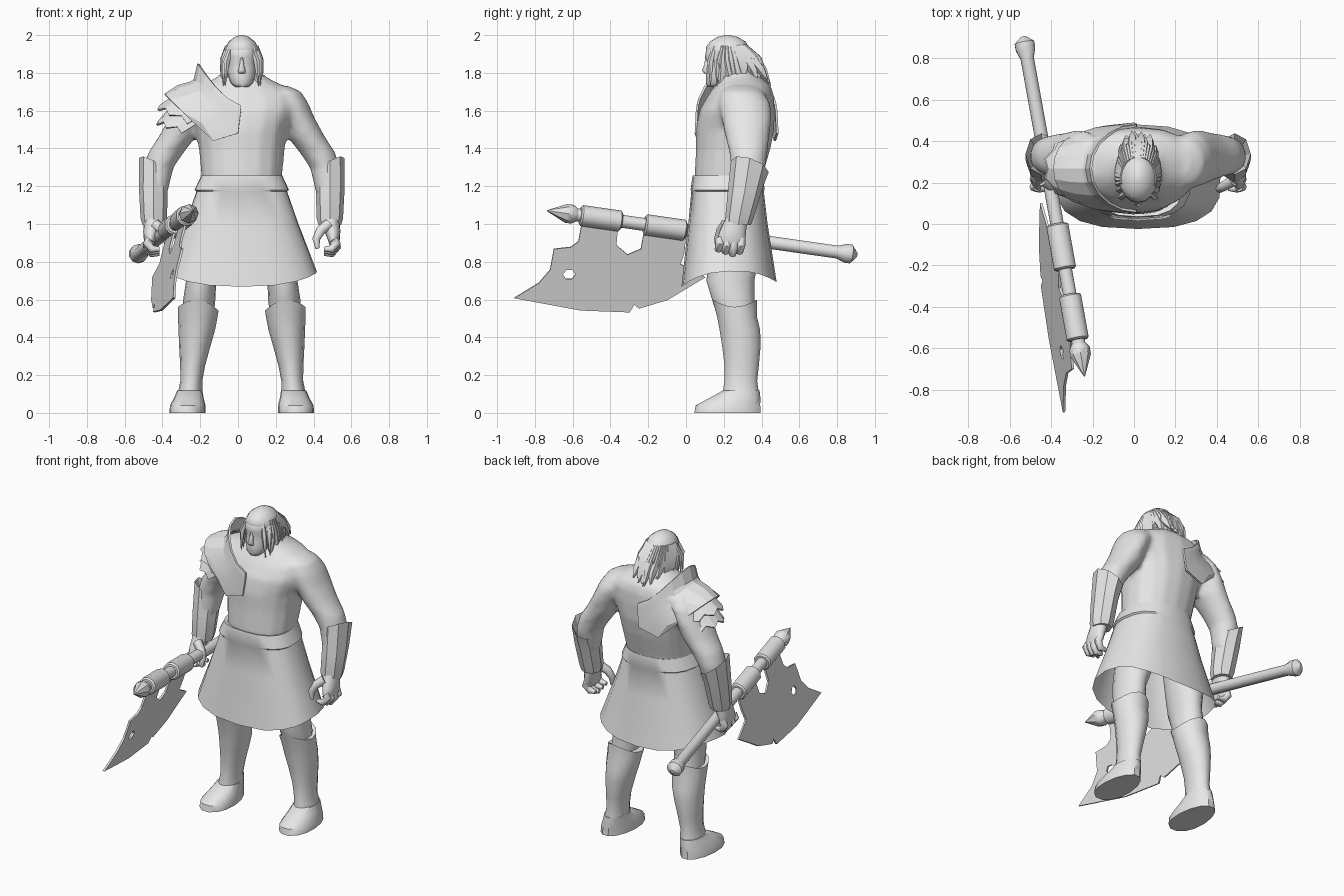
import bpy, bmesh, math, random
from mathutils import Vector

cube = bpy.data.objects.get("Cube")
if cube:
    bpy.data.objects.remove(cube, do_unlink=True)

random.seed(4)
MID = 0.02   # symmetry plane of the body

grey = bpy.data.materials.new("plain grey")
grey.use_nodes = True
grey.diffuse_color = (0.8, 0.8, 0.8, 1)
grey.node_tree.nodes["Principled BSDF"].inputs["Base Color"].default_value = (0.8, 0.8, 0.8, 1)


def skin(bm, loops, caps=True, closed=True):
    """Join successive loops of points with quads."""
    rows = [[bm.verts.new(p) for p in loop] for loop in loops]
    count = len(rows[0])
    for low, high in zip(rows, rows[1:]):
        for i in range(count if closed else count - 1):
            j = (i + 1) % count
            bm.faces.new((low[i], low[j], high[j], high[i]))
    if caps and closed:
        bm.faces.new(rows[0][::-1])
        bm.faces.new(rows[-1])


def ring(x, y, z, rx, ry, tilt_x=0, tilt_y=0, wave=0, n=16, power=1.0, taper=0):
    """Horizontal rounded ring, optionally tilted, wavy or narrower at the back."""
    points = []
    for i in range(n):
        a = math.tau * i / n
        c, s = math.cos(a), math.sin(a)
        px = math.copysign(abs(c) ** power, c) * (1 - taper * s)
        py = math.copysign(abs(s) ** power, s)
        points.append((x + rx * px, y + ry * py,
                       z + tilt_x * c + tilt_y * s + wave * math.cos(2 * a)))
    return points


def tube(bm, points, radii, n=8, ref=(1, 0, 0)):
    """Round tube through points with varying radius."""
    points = [Vector(p) for p in points]
    loops = []
    for i, (p, r) in enumerate(zip(points, radii)):
        t = points[min(i + 1, len(points) - 1)] - points[max(i - 1, 0)]
        u = t.cross(Vector(ref)).normalized()
        v = t.normalized().cross(u)
        loops.append([p + r * (u * math.cos(math.tau * k / n) + v * math.sin(math.tau * k / n))
                      for k in range(n)])
    skin(bm, loops)


def finish(bm, name, angle=40, thickness=0, flip=False):
    if flip:
        for v in bm.verts:
            v.co.x = 2 * MID - v.co.x
    bmesh.ops.recalc_face_normals(bm, faces=bm.faces)
    if thickness:
        bmesh.ops.solidify(bm, geom=bm.faces[:], thickness=thickness)
        bmesh.ops.recalc_face_normals(bm, faces=bm.faces)
    mesh = bpy.data.meshes.new(name)
    bm.to_mesh(mesh)
    bm.free()
    mesh.materials.append(grey)
    obj = bpy.data.objects.new(name, mesh)
    bpy.context.collection.objects.link(obj)
    bpy.ops.object.select_all(action='DESELECT')
    obj.select_set(True)
    bpy.context.view_layer.objects.active = obj
    bpy.ops.object.shade_smooth_by_angle(angle=math.radians(angle))
    return obj


def loft(name, rings, caps=True, pair=False, angle=40, **kw):
    for side in (("left_", "right_") if pair else ("",)):
        bm = bmesh.new()
        skin(bm, [ring(*r, **kw) for r in rings], caps)
        finish(bm, side + name, angle, flip=side == "right_")


# Torso, neck and arms blended into one smooth body
torso = [(MID, .22, 1.08, .2, .165), (MID, .225, 1.25, .214, .18), (MID, .25, 1.4, .228, .198),
         (MID, .26, 1.5, .245, .208), (MID, .27, 1.6, .29, .2), (MID, .29, 1.68, .295, .175),
         (MID, .3, 1.73, .225, .15), (MID, .29, 1.775, .135, .11), (MID, .26, 1.82, .085, .085),
         (MID, .24, 1.88, .075, .08)]
arm = [(.21, .295, 1.73, .06, .07), (.24, .295, 1.7, .095, .115), (.275, .31, 1.64, .098, .138),
       (.315, .32, 1.56, .092, .134), (.362, .325, 1.46, .1, .117), (.42, .33, 1.38, .095, .102),
       (.46, .33, 1.3, .08, .092), (.48, .31, 1.15, .064, .075)]
bm = bmesh.new()
skin(bm, [ring(*r, power=.9) for r in torso])
for sign in (1, -1):
    skin(bm, [[(MID + sign * (x - MID), y, z) for x, y, z in ring(*r)][::sign] for r in arm])
body = finish(bm, "torso_and_arms")
remesh = body.modifiers.new("blend", 'REMESH')
remesh.mode = 'VOXEL'
remesh.voxel_size = .016
remesh.use_smooth_shade = True
relax = body.modifiers.new("relax", 'SMOOTH')
relax.factor = .5
relax.iterations = 6

# Skirt with a stepped waistband
loft("skirt", [(MID, .222, 1.25, .195, .165), (MID, .222, 1.257, .214, .187),
               (MID, .22, 1.18, .25, .196), (MID, .22, 1.172, .24, .192),
               (MID, .222, 1.0, .3, .21), (MID, .228, .715, .397, .252, 0, .012, .035)],
     caps=False, power=.78, n=20, taper=.09)

# Legs, boots and feet
loft("thigh", [(.2, .25, .95, .1, .13), (.22, .25, .8, .1, .13), (.235, .235, .7, .08, .127),
               (.245, .25, .6, .085, .112), (.25, .27, .5, .08, .1)], pair=True)
loft("boot", [(.25, .26, .56, .08, .09), (.25, .258, .575, .107, .12, .01, 0, -.024),
              (.253, .27, .51, .105, .108), (.258, .285, .44, .097, .11),
              (.268, .293, .36, .084, .105), (.28, .295, .25, .066, .093),
              (.287, .29, .17, .058, .089), (.293, .29, .11, .064, .097)], pair=True, n=14)
loft("foot", [(.308, .22, 0, .095, .18), (.306, .222, .04, .094, .175),
              (.3, .26, .08, .078, .137), (.295, .292, .118, .067, .1)],
     pair=True, n=14, power=.95, taper=.1)

# Flared bracers
loft("bracer", [(.485, .335, 1.25, .055, .07), (.486, .338, 1.305, .078, .1, .045, -.03),
                (.488, .312, 1.18, .076, .09), (.486, .282, 1.03, .07, .075),
                (.486, .278, .995, .06, .066)], pair=True, n=8, angle=30)

# Hands with curled fingers
for side in ("left", "right"):
    bm = bmesh.new()
    skin(bm, [ring(*r) for r in [(.488, .268, 1.03, .05, .058), (.5, .248, .96, .042, .07),
                                 (.508, .238, .91, .03, .076), (.508, .236, .88, .02, .07)]])
    for k in range(4):
        y = .18 + .037 * k
        lift = .012 * abs(k - 2)
        tube(bm, [(.507, y, .92), (.522, y, .875 + lift), (.495, y - .008, .843 + lift),
                  (.455, y - .008, .843 + lift)], (.024, .023, .021, .012), ref=(0, 1, 0))
    tube(bm, [(.48, .21, 1.0), (.437, .185, .965), (.414, .17, .92), (.42, .165, .87)],
         (.028, .026, .021, .01), ref=(0, 1, 0))
    finish(bm, side + "_hand", 50, flip=side == "right")

# Head with brow and cheeks, and nose
loft("head", [(MID, .15, 1.725, .035, .035), (MID, .168, 1.745, .058, .063), (MID, .195, 1.78, .072, .088),
              (MID, .212, 1.82, .08, .106), (MID, .216, 1.85, .083, .102),
              (MID, .218, 1.885, .086, .117), (MID, .22, 1.92, .084, .114), (MID, .22, 1.97, .055, .075)],
     angle=60, power=.92)
loft("nose", [(MID, .107, 1.797, .018, .01), (MID, .103, 1.812, .02, .019), (MID, .112, 1.845, .011, .014),
              (MID, .115, 1.885, .009, .014)], n=8, angle=60)

# Hair cap and swept strands
loft("hair_cap", [(MID, .25, 1.835, .08, .1, 0, -.07), (MID, .235, 1.855, .094, .125, 0, -.06),
                  (MID, .225, 1.92, .093, .121, 0, -.015), (MID, .222, 1.965, .071, .095),
                  (MID, .22, 1.99, .038, .055), (MID, .22, 2.0, .01, .012)], angle=60)
bm = bmesh.new()
for layer in range(2):
    for k in range(13):
        a = math.radians(-108 + 18 * k + 9 * layer)
        s, c = math.sin(a), math.cos(a)
        reach = random.uniform(.18, .235) - .03 * layer
        tube(bm, [(MID + .07 * s, .23 + .08 * c, 1.94), (MID + .087 * s, .24 + .14 * c, 1.87),
                  (MID + .092 * s, .25 + (reach - .04) * c, 1.81 - .02 * layer),
                  (MID + .1 * s, .25 + reach * c, random.uniform(1.72, 1.77) - .02 * layer)],
             (.02, .03, .024, .002), n=5)
for sign in (-1, 1):
    for k in range(2):
        x, y = MID + sign * (.08 + .01 * k), .13 + .035 * k
        tube(bm, [(x - sign * .025, y + .02, 1.94), (x, y, 1.86), (x + sign * .008, y, 1.73)],
             (.01, .017, .002), n=5)
finish(bm, "hair_strands", 35)


def shoulder_plate(name, arcs, jag=0, steps=10):
    """Arched plate: each arc is end x, top x, end z, top z, half depth, peak sharpness."""
    bm = bmesh.new()
    rows = []
    for index, (x_end, x_top, z_end, z_top, depth, peak) in enumerate(arcs):
        row = []
        for i in range(steps + 1):
            t = math.pi * i / steps
            s = max(math.sin(t), 0)
            notch = jag * (i % 2) if index == len(arcs) - 1 else 0
            row.append((x_end + (x_top - x_end) * s + notch, .268 - depth * math.cos(t),
                        z_end + (z_top - z_end) * s ** peak + notch))
        rows.append(row)
    skin(bm, rows, closed=False)
    finish(bm, name, 16, thickness=.012)


# Layered armour on the right shoulder
shoulder_plate("shoulder_collar", [(.012, -.215, 1.63, 1.85, .212, 1.5), (.015, -.235, 1.6, 1.765, .216, 1)])
shoulder_plate("shoulder_guard", [(.015, -.235, 1.6, 1.765, .216, 1), (.0, -.25, 1.48, 1.755, .222, 1),
                                  (-.13, -.32, 1.44, 1.735, .208, 1), (-.25, -.39, 1.55, 1.69, .17, 1)])
shoulder_plate("upper_arm_plate", [(-.2, -.33, 1.57, 1.69, .155, 1), (-.27, -.435, 1.53, 1.61, .155, 1)], jag=.02)
shoulder_plate("lower_arm_plate", [(-.22, -.35, 1.53, 1.63, .145, 1), (-.3, -.44, 1.48, 1.53, .15, 1)], jag=.02)


def shaft_at(y):
    f = (.88 - y) / 1.61
    return Vector((-.53 + .29 * f, y, .84 + .23 * f))


# Axe shaft with pommel, point and collars
def axe_part(name, profile, n):
    bm = bmesh.new()
    tube(bm, [shaft_at(y) for y, r in profile], [r for y, r in profile], n)
    finish(bm, name, 40)


axe_part("axe_shaft", [(.905, .012), (.875, .05), (.845, .05), (.8, .034), (-.59, .034)], 10)
axe_part("axe_point", [(-.57, .03), (-.6, .05), (-.635, .05), (-.735, .003)], 8)
for label, start in (("front", -.56), ("rear", -.22)):
    axe_part(label + "_axe_collar", [(start, .046), (start + .008, .056),
                                     (start + .21, .056), (start + .218, .046)], 10)

# Leaning axe blade with notches and a hole
outline = [(-.91, .61), (-.78, .69), (-.72, .76), (-.7, .87), (-.61, .88), (-.57, .91), (-.55, 1.02),
           (-.36, 1.0), (-.37, .89), (-.31, .84), (-.24, .87), (-.22, .98), (0, .95), (-.01, .85),
           (-.03, .79), (.1, .72), (-.1, .6), (-.25, .555), (-.275, .575), (-.3, .535),
           (-.56, .545), (-.75, .58)]
hole = [(-.62 + .033 * math.cos(a), .735 + .028 * math.sin(a))
        for a in (math.tau * k / 6 for k in range(6))]
bm = bmesh.new()
for loop in (outline, hole):
    verts = []
    for y, z in loop:
        p = shaft_at(y)
        verts.append(bm.verts.new((p.x - .28 * (p.z - z), y, z)))
    for a, b in zip(verts, verts[1:] + verts[:1]):
        bm.edges.new((a, b))
bmesh.ops.triangle_fill(bm, edges=bm.edges[:], use_beauty=True, normal=(1, 0, 0))
finish(bm, "axe_blade", 30, thickness=.012)
